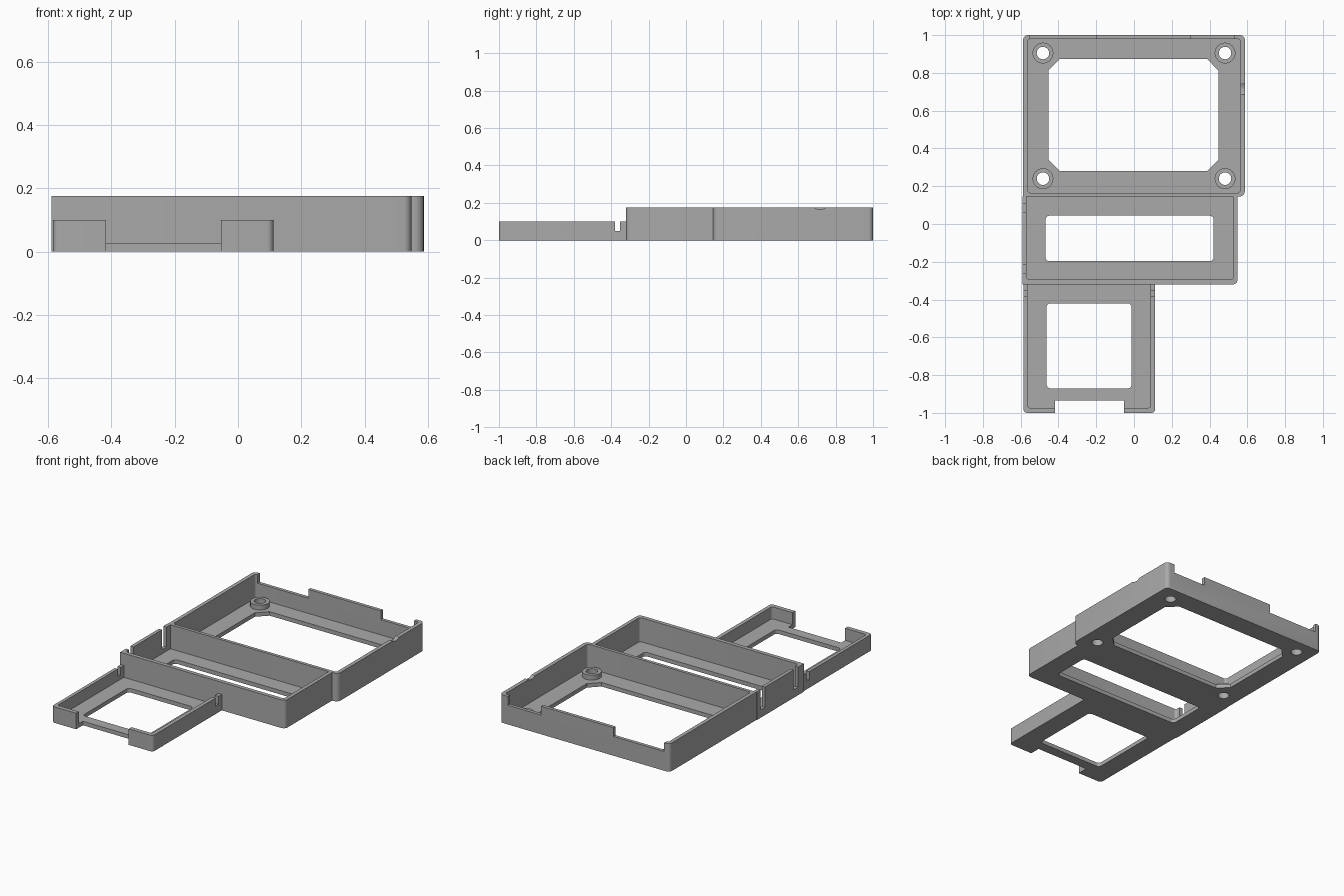
import bpy, bmesh
from math import cos, sin, pi

old = bpy.data.objects.get("Cube")
if old:
    bpy.data.objects.remove(old, do_unlink=True)

grey = bpy.data.materials.new("plain grey")
grey.use_nodes = True
grey.diffuse_color = (0.4, 0.4, 0.4, 1)
grey.node_tree.nodes["Principled BSDF"].inputs["Base Color"].default_value = (0.4, 0.4, 0.4, 1)

FLOOR = 0.025


def outline(x0, x1, y0, y1, radii=(0, 0, 0, 0), steps=6):
    """Rectangle whose corners (front left, front right, back right, back left) are rounded;
    steps=1 gives chamfers."""
    pts = []
    corners = ((x0, y0, 1, 1), (x1, y0, -1, 1), (x1, y1, -1, -1), (x0, y1, 1, -1))
    for i, ((x, y, sx, sy), r) in enumerate(zip(corners, radii)):
        if r == 0:
            pts.append((x, y))
            continue
        for k in range(steps + 1):
            a = pi + (i + k / steps) * pi / 2
            pts.append((x + sx * r + r * cos(a), y + sy * r + r * sin(a)))
    return pts


def circle(x, y, r, n=32):
    return [(x + r * cos(2 * pi * k / n), y + r * sin(2 * pi * k / n)) for k in range(n)]


def prism(name, pts, z0, z1):
    bm = bmesh.new()
    face = bm.faces.new([bm.verts.new((x, y, z0)) for x, y in pts])
    up = bmesh.ops.extrude_face_region(bm, geom=[face])["geom"]
    bmesh.ops.translate(bm, vec=(0, 0, z1 - z0), verts=[v for v in up if isinstance(v, bmesh.types.BMVert)])
    bmesh.ops.recalc_face_normals(bm, faces=bm.faces)
    mesh = bpy.data.meshes.new(name)
    bm.to_mesh(mesh)
    bm.free()
    mesh.materials.append(grey)
    ob = bpy.data.objects.new(name, mesh)
    bpy.context.collection.objects.link(ob)
    return ob


def combine(ob, other, operation="DIFFERENCE"):
    mod = ob.modifiers.new("combine", "BOOLEAN")
    mod.operation, mod.solver, mod.object = operation, "EXACT", other
    bpy.context.view_layer.objects.active = ob
    bpy.ops.object.modifier_apply(modifier=mod.name)
    bpy.data.objects.remove(other, do_unlink=True)


def cut(ob, pts, z0, z1=0.3):
    combine(ob, prism("cutter", pts, z0, z1))


def finish(ob):
    bpy.ops.object.select_all(action="DESELECT")
    ob.select_set(True)
    bpy.context.view_layer.objects.active = ob
    bpy.ops.object.shade_smooth_by_angle(angle=0.5)


# Large back tray with chamfered window
large = prism("large_tray", outline(-0.587, 0.587, 0.145, 1, (0, 0.03, 0.025, 0.025)), 0, 0.175)
cut(large, outline(-0.563, 0.563, 0.165, 0.979, (0.015,) * 4), FLOOR)
cut(large, outline(-0.453, 0.447, 0.28, 0.873, (0.06,) * 4, 1), -0.1)

# Screw bosses with through holes
for x in (-0.482, 0.482):
    for y in (0.24, 0.905):
        combine(large, prism("boss", circle(x, y, 0.055), 0.01, 0.055), "UNION")
        cut(large, circle(x, y, 0.033), -0.1)

# Lowered stretches of the back wall
for x0, x1 in ((-0.55, -0.2), (0.3, 0.53)):
    cut(large, outline(x0, x1, 0.96, 1.1), 0.12)

# Shallow round groove across the right wall
groove = prism("groove_cutter", circle(0, 0, 0.053), -0.05, 0.05)
groove.rotation_euler = (0, pi / 2, 0)
groove.location = (0.58, 0.717, 0.218)
bpy.context.view_layer.update()
combine(large, groove)
finish(large)

# Middle tray, open towards the large tray wall
middle = prism("middle_tray", outline(-0.59, 0.548, -0.32, 0.145, (0, 0.025, 0, 0)), 0, 0.175)
cut(middle, outline(-0.568, 0.525, -0.295, 0.2, (0.015, 0.015, 0, 0)), FLOOR)
cut(middle, outline(-0.468, 0.421, -0.197, 0.044, (0.02,) * 4), -0.1)
for y in (0.085, -0.24):
    cut(middle, outline(-0.7, -0.55, y - 0.022, y + 0.022), 0.05)
finish(middle)

# Small front tray, lower, open towards the middle tray
small = prism("small_tray", outline(-0.585, 0.112, -1, -0.32, (0.02, 0.02, 0, 0)), 0, 0.1)
cut(small, outline(-0.564, 0.088, -0.973, -0.2, (0.012, 0.012, 0, 0)), FLOOR)
cut(small, outline(-0.463, -0.013, -0.87, -0.42, (0.02,) * 4), -0.1)
cut(small, outline(-0.417, -0.054, -1.1, -0.934), -0.1)
cut(small, outline(-0.7, 0.2, -0.38, -0.353), 0.05)
finish(small)
